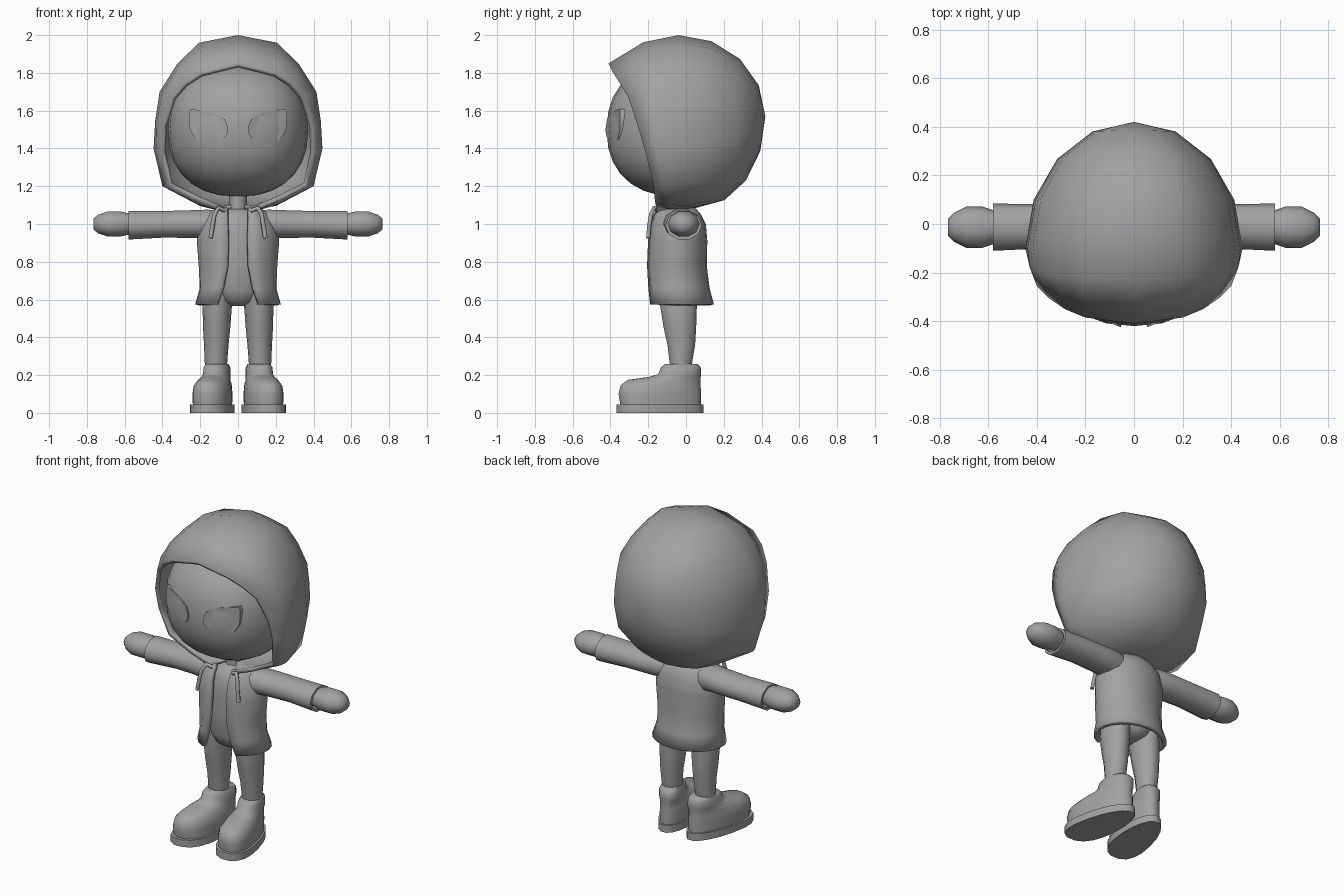
import bpy, bmesh, math
from mathutils import Vector

if "Cube" in bpy.data.objects:
    bpy.data.objects.remove(bpy.data.objects["Cube"])

grey = bpy.data.materials.new("grey")
grey.diffuse_color = (0.36, 0.36, 0.36, 1)
grey.use_nodes = True
grey.node_tree.nodes["Principled BSDF"].inputs["Base Color"].default_value = grey.diffuse_color


def loft(name, rings, closed=True, cap0=False, cap1=False, thick=0, mirror=False, angle=40):
    """Skin a list of equal-length point rings into a smooth-shaded object."""
    bm = bmesh.new()
    vs = [[bm.verts.new(p) for p in r] for r in rings]
    n = len(rings[0])
    for a, b in zip(vs, vs[1:]):
        for i in range(n if closed else n - 1):
            j = (i + 1) % n
            bm.faces.new((a[i], a[j], b[j], b[i]))
    if cap0:
        bm.faces.new(vs[0])
    if cap1:
        bm.faces.new(vs[-1])
    bmesh.ops.remove_doubles(bm, verts=bm.verts, dist=0.0005)
    bmesh.ops.recalc_face_normals(bm, faces=bm.faces)
    # make the skin face outwards
    mid = sum((v.co for v in bm.verts), Vector()) / len(bm.verts)
    if sum(f.normal.dot(f.calc_center_median() - mid) * f.calc_area() for f in bm.faces) < 0:
        bmesh.ops.reverse_faces(bm, faces=bm.faces)
    me = bpy.data.meshes.new(name)
    bm.to_mesh(me)
    bm.free()
    return finish(bpy.data.objects.new(name, me), thick, mirror, angle)


def finish(ob, thick=0, mirror=False, angle=40):
    if ob.name not in bpy.context.collection.objects:
        bpy.context.collection.objects.link(ob)
    ob.data.materials.append(grey)
    if thick:
        m = ob.modifiers.new("thickness", 'SOLIDIFY')
        m.thickness, m.offset = thick, -1
    if mirror:
        ob.modifiers.new("mirror", 'MIRROR').use_mirror_merge = False
    if ob.type == 'MESH':
        bpy.ops.object.select_all(action='DESELECT')
        ob.select_set(True)
        bpy.context.view_layer.objects.active = ob
        bpy.ops.object.shade_smooth_by_angle(angle=math.radians(angle))
    return ob


def circle(n, f):
    return [f(math.cos(2 * math.pi * i / n), math.sin(2 * math.pi * i / n)) for i in range(n)]


def stack(rows, n=14):
    """Horizontal ellipses from (z, cx, rx, y_front, y_back)."""
    return [circle(n, lambda c, s: (cx + rx * c, (yf + yb) / 2 + (yb - yf) / 2 * s, z))
            for z, cx, rx, yf, yb in rows]


def along_x(rows, n=10):
    """Upright ellipses from (x, cy, cz, ry, rz)."""
    return [circle(n, lambda c, s: (x, cy + ry * c, cz + rz * s)) for x, cy, cz, ry, rz in rows]


# Hood: opening edge, widest ring, then rings shrinking to the back
edge = [(0, -.41, 1.85), (.2, -.385, 1.80), (.285, -.35, 1.745), (.35, -.305, 1.67),
        (.40, -.255, 1.52), (.405, -.215, 1.38), (.365, -.17, 1.2), (.22, -.165, 1.125),
        (.09, -.155, 1.07), (0, 0, 1.085)]
wide = [(0, -.04, 2), (.205, -.05, 1.96), (.32, -.07, 1.85), (.415, -.09, 1.70),
        (.438, -.1, 1.55), (.447, -.1, 1.40), (.40, -.09, 1.2), (.20, 0, 1.095),
        (.1, .03, 1.085), (0, .07, 1.09)]
half = [edge]
between = []
for a, b in zip(edge, wide):
    m = (Vector(a) + Vector(b)) / 2
    out = Vector((m.x, 0, m.z - 1.5))
    between.append(tuple(m + out.normalized() * (0.008 + 0.03 * max(0, out.normalized().z))))
half += [between, wide]
for d in (22.5, 45, 67.5, 90):
    c, s = math.cos(math.radians(d)), math.sin(math.radians(d))
    half.append([(x * c, y + (.42 - y) * s, 1.57 + (z - 1.57) * c) for x, y, z in wide])
loft("hood", [r + [(-x, y, z) for x, y, z in r[-2:0:-1]] for r in half], thick=.025, angle=45)

# Head: slightly boxy ball
P = 2 / 2.3
def spow(v):
    return math.copysign(abs(v) ** P, v)
rings = []
for i in range(15):
    t = math.pi * i / 14
    r, z = spow(math.sin(t)) if 0 < i < 14 else 0, spow(math.cos(t))
    rings.append(circle(24, lambda c, s: (.372 * r * spow(c), -.04 + .38 * r * spow(s), 1.5 + .355 * z)))
loft("head", rings, angle=60)

# Eyes: thin slanted plates
eye = [(.053, 1.51), (.07, 1.555), (.13, 1.59), (.25, 1.61), (.26, 1.59), (.255, 1.5),
       (.225, 1.45), (.16, 1.44), (.07, 1.455), (.053, 1.485)]
loft("eye", [[(x, -.426 + (x - .05) * .37 + d, z) for x, z in eye] for d in (0, .06)],
     cap0=True, cap1=True, mirror=True, angle=30)

# Neck and inner body
loft("neck", stack([(1.0, 0, .06, -.10, .04), (1.09, 0, .047, -.09, .03), (1.2, 0, .05, -.09, .03)]))
loft("torso", stack([(.565, 0, .04, -.10, .03), (.59, 0, .11, -.14, .06), (.65, 0, .155, -.165, .085),
                     (.8, 0, .165, -.17, .08), (.95, 0, .16, -.165, .08), (1.03, 0, .13, -.15, .06),
                     (1.08, 0, .06, -.11, .04)]), cap0=True, cap1=True, angle=60)

# Open jacket: arcs from (z, half width, y_front, y_back, half opening)
rings = []
for z, rx, yf, yb, gap in [(.575, .228, -.215, .148, .115), (.66, .203, -.215, .125, .085),
                           (.78, .208, -.213, .11, .06), (.91, .218, -.206, .113, .055),
                           (1.0, .205, -.197, .105, .058), (1.05, .165, -.18, .08, .06),
                           (1.09, .115, -.16, .045, .06)]:
    a0 = math.asin(gap / rx)
    rings.append([(rx * math.sin(a), (yf + yb) / 2 - (yb - yf) / 2 * math.cos(a), z)
                  for a in (a0 + (2 * math.pi - 2 * a0) * i / 18 for i in range(19))])
loft("jacket", rings, closed=False, thick=.025, angle=50)

# Sleeves with a turned-in cuff, and mitten hands
loft("sleeve", along_x([(.06, -.03, 1.0, .08, .07), (.16, -.025, 1.0, .098, .08), (.24, -.015, 1.0, .095, .077),
                        (.4, -.01, .998, .092, .074), (.58, -.013, .993, .097, .079),
                        (.58, -.013, .993, .08, .063), (.5, -.013, .993, .07, .06)]),
     cap0=True, cap1=True, mirror=True, angle=45)
loft("hand", along_x([(.5, -.013, 1, .055, .055), (.58, -.013, 1, .07, .06), (.625, -.013, 1, .085, .07),
                      (.69, -.013, 1, .085, .07), (.74, -.013, 1, .06, .052), (.765, -.013, 1, .035, .03)]),
     cap0=True, cap1=True, mirror=True, angle=50)

# Legs
loft("leg", stack([(.66, .10, .07, -.145, .065), (.57, .11, .078, -.14, .06), (.45, .113, .072, -.12, .056),
                   (.36, .115, .065, -.10, .05), (.24, .117, .058, -.085, .03)]),
     cap0=True, cap1=True, mirror=True, angle=60)


def foot(rows):
    """Egg-shaped outlines, wider and turned out at the toe, from (z, y_front, y_back, toe_w, heel_w)."""
    rings = []
    for z, yf, yb, wt, wh in rows:
        def point(c, s):
            y = (yf + yb) / 2 + (yb - yf) / 2 * spow(s)
            w = wh + (wt - wh) * (1 - s) / 2
            return (.108 - y * .15 + w * spow(c), y, z)
        rings.append(circle(18, point))
    return rings


# Boots and soles
loft("boot", foot([(.04, -.35, .083, .118, .075), (.10, -.36, .083, .118, .078), (.145, -.35, .08, .108, .078),
                   (.175, -.31, .08, .08, .076), (.19, -.20, .08, .07, .076), (.205, -.148, .08, .068, .073),
                   (.24, -.135, .08, .066, .07), (.258, -.115, .065, .058, .06)]),
     cap0=True, cap1=True, mirror=True, angle=60)
loft("sole", foot([(0, -.37, .095, .133, .085), (.045, -.37, .095, .133, .085)]),
     cap0=True, cap1=True, mirror=True, angle=45)

# Drawstrings
for side, name in ((1, "drawstring_left"), (-1, "drawstring_right")):
    cu = bpy.data.curves.new(name, 'CURVE')
    cu.dimensions, cu.bevel_depth, cu.bevel_resolution, cu.use_fill_caps = '3D', .012, 1, True
    sp = cu.splines.new('POLY')
    pts = [(.07, -.15, 1.07), (.105, -.168, 1.085), (.125, -.185, 1.05), (.135, -.195, .99), (.145, -.2, .925)]
    sp.points.add(len(pts) - 1)
    for p, (x, y, z) in zip(sp.points, pts):
        p.co = (x * side, y, z, 1)
    finish(bpy.data.objects.new(name, cu))
